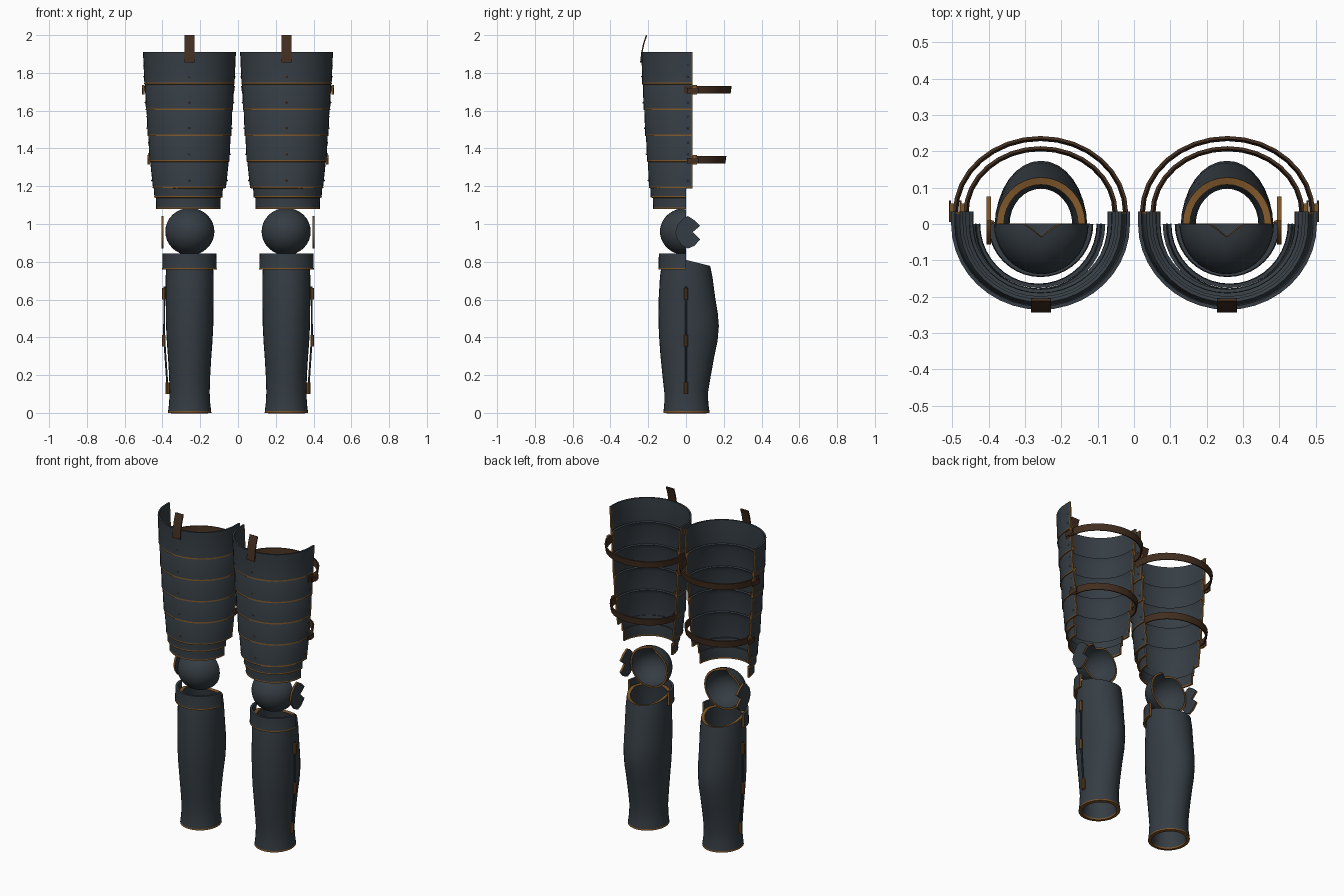
import bpy, bmesh
from math import sin, cos, pi, radians
from mathutils import Matrix, Vector

old = bpy.data.objects.get("Cube")
if old:
    bpy.data.objects.remove(old, do_unlink=True)

CX = 0.257  # axis of the left leg; every part is mirrored to the right leg


def material(name, rgb):
    m = bpy.data.materials.new(name)
    m.use_nodes = True
    m.diffuse_color = (*rgb, 1)
    bsdf = m.node_tree.nodes["Principled BSDF"]
    bsdf.inputs["Base Color"].default_value = (*rgb, 1)
    bsdf.inputs["Roughness"].default_value = 0.6
    return m


STEEL = material("blue_grey_steel", (0.036, 0.047, 0.057))
TRIM = material("bronze_trim", (0.2, 0.09, 0.022))
LEATHER = material("dark_brown_leather", (0.055, 0.027, 0.014))


def finish(name, bm, mats, thick=0, dark_top=False):
    """Turn a bmesh into a solid, mirrored, smooth-shaded object."""
    mesh = bpy.data.meshes.new(name)
    bm.to_mesh(mesh)
    bm.free()
    for m in mats:
        mesh.materials.append(m)
    ob = bpy.data.objects.new(name, mesh)
    bpy.context.collection.objects.link(ob)
    bpy.ops.object.select_all(action="DESELECT")
    bpy.context.view_layer.objects.active = ob
    ob.select_set(True)
    if thick:
        sol = ob.modifiers.new("thickness", "SOLIDIFY")
        sol.thickness, sol.offset = thick, -1
        sol.material_offset_rim = len(mats) - 1
        bpy.ops.object.modifier_apply(modifier=sol.name)
    ob.modifiers.new("other_leg", "MIRROR")
    bpy.ops.object.modifier_apply(modifier="other_leg")
    for p in ob.data.polygons:
        p.material_index = min(p.material_index, len(mats) - 1)
        if dark_top and p.normal.z > 0.7:
            p.material_index = 0
    bpy.ops.object.shade_smooth_by_angle(angle=radians(35))
    return ob


def sheet(name, rows, mats, thick, closed=False, rule=None, dark_top=False):
    """Skin rows of points into a sheet whose normals face off the leg axis."""
    bm = bmesh.new()
    grid = [[bm.verts.new(p) for p in row] for row in rows]
    n = len(rows[0])
    for i in range(len(grid) - 1):
        for j in range(n if closed else n - 1):
            k = (j + 1) % n
            f = bm.faces.new((grid[i][j], grid[i][k], grid[i + 1][k], grid[i + 1][j]))
            if rule and rule(i, j):
                f.material_index = 1
    bmesh.ops.remove_doubles(bm, verts=bm.verts, dist=0.0001)
    bm.normal_update()
    mid_z = sum(v.co.z for v in bm.verts) / len(bm.verts)
    axis = Vector((CX, 0, mid_z))
    if sum(f.normal.dot(f.calc_center_median() - axis) * f.calc_area() for f in bm.faces) < 0:
        bmesh.ops.reverse_faces(bm, faces=bm.faces)
    return finish(name, bm, mats, thick, dark_top)


def half_row(z, rx, ry, back, front=True, steps=20, cx=CX):
    """Half-ellipse row with short straight ends reaching y = back."""
    s = -1 if front else 1
    pts = [(cx + rx * cos(pi * i / steps), s * ry * sin(pi * i / steps), z) for i in range(steps + 1)]
    if front and back > 0:
        ends = [back, back - 0.007]
        pts = [(cx + rx, y, z) for y in ends] + pts + [(cx - rx, y, z) for y in ends[::-1]]
    return pts


def half_plate(name, top, bottom, r_top, r_bot, back, lip=0.0, cx=CX, thick=0.01):
    rows = [half_row(top, *r_top, back, cx=cx),
            half_row(bottom + 0.008, *r_bot, back, cx=cx),
            half_row(bottom, r_bot[0] + 0.001, r_bot[1] + 0.001, back, cx=cx)]
    if lip:  # tucked-in upper edge beneath the plate above
        rows.insert(0, half_row(top + lip, r_top[0] - 0.013, r_top[1] - 0.013, back, cx=cx))
    last, cols = len(rows) - 2, len(rows[0]) - 2
    edge = lambda i, j: i == last or (back > 0 and j in (0, cols))
    return sheet(name, rows, [STEEL, TRIM], thick, rule=edge, dark_top=True)


# Overlapping thigh plates: heights, then half-width and depth at each joint
joints = [(1.91, 0.246, 0.236), (1.74, 0.239, 0.232), (1.603, 0.231, 0.225),
          (1.467, 0.222, 0.216), (1.33, 0.212, 0.206), (1.19, 0.194, 0.196)]
for n, (a, b) in enumerate(zip(joints, joints[1:])):
    shrink = 0.004 if n else 0
    half_plate(f"thigh_plate_{n + 1}", a[0], b[0], (a[1] - shrink, a[2] - shrink),
               b[1:], 0.035, lip=0.03 if n else 0)
half_plate("lower_thigh_plate", 1.2, 1.14, (0.184, 0.19), (0.18, 0.187), 0, cx=0.263)
half_plate("above_knee_plate", 1.15, 1.08, (0.172, 0.176), (0.17, 0.174), 0, cx=0.263)

# Cuff below the knee
half_plate("knee_cuff", 0.845, 0.76, (0.142, 0.144), (0.144, 0.145), 0, thick=0.014)

# Domed knee cap with a small V notch in its upper rim
KZ, KR = 0.96, 0.13
rows = []
for i in range(11):
    row = []
    for j in range(32):
        a = 2 * pi * j / 32
        notch = 0.27 * max(0, 1 - abs(cos(a)) / 0.35) if sin(a) > 0 else 0
        t = notch + (pi / 2 - notch) * i / 10
        row.append((CX - 0.002 + KR * cos(t) * cos(a), -0.138 * sin(t), KZ + 0.125 * cos(t) * sin(a)))
    rows.append(row)
sheet("knee_cap", rows, [STEEL, TRIM], 0.012, closed=True)

# Notched wing on the outside of each knee
outline = [(-0.057, 0.955), (-0.045, 0.995), (-0.015, 1.03), (0.01, 1.042), (0.045, 1.02), (0.075, 0.99),
           (0.035, 0.957), (0.075, 0.918), (0.045, 0.885), (0.01, 0.87), (-0.02, 0.885), (-0.045, 0.918)]
bm = bmesh.new()
face = bm.faces.new([bm.verts.new((0.388, y, z)) for y, z in outline])
bm.normal_update()
if face.normal.x < 0:
    face.normal_flip()
border = bmesh.ops.inset_region(bm, faces=[face], thickness=0.011)["faces"]
for f in border:
    f.material_index = 1 if f.calc_center_median().y < 0.005 else 0
for v in face.verts:
    v.co.x += 0.018
finish("knee_wing", bm, [STEEL, TRIM], 0.012)

# Shin tube: height, half-width, front depth, back depth
shin = [(0.81, 0.122, 0.125, 0.128), (0.72, 0.127, 0.138, 0.14), (0.6, 0.127, 0.145, 0.156),
        (0.53, 0.126, 0.146, 0.168), (0.46, 0.125, 0.145, 0.174), (0.38, 0.121, 0.141, 0.167),
        (0.3, 0.115, 0.135, 0.15), (0.2, 0.109, 0.125, 0.132), (0.11, 0.106, 0.115, 0.117),
        (0.05, 0.109, 0.115, 0.118), (0.009, 0.114, 0.119, 0.124), (0.0, 0.115, 0.12, 0.125)]
rows = []
for n, (z, rx, front, back) in enumerate(shin):
    row = []
    for j in range(32):
        a = 2 * pi * j / 32
        y = sin(a) * (back if sin(a) > 0 else front)
        slope = 0.25 * max(y, 0) if n == 0 else 0
        row.append((CX - 0.001 + rx * cos(a), y, z - slope))
    rows.append(row)
sheet("shin_guard", rows, [STEEL, TRIM], 0.02, closed=True, rule=lambda i, j: i == len(shin) - 2)

# Hinge rod and knuckles down the outside of the shin
bm = bmesh.new()
hinge = [(0.39, 0.67), (0.391, 0.4), (0.371, 0.1)]
for (x0, z0), (x1, z1) in zip(hinge, hinge[1:]):
    lean = Matrix.Rotation(-(x1 - x0) / (z0 - z1), 4, "Y")
    bmesh.ops.create_cone(bm, cap_ends=True, segments=8, radius1=0.005, radius2=0.005, depth=z0 - z1,
                          matrix=Matrix.Translation(((x0 + x1) / 2, 0, (z0 + z1) / 2)) @ lean)
finish("shin_hinge_rod", bm, [STEEL])
bm = bmesh.new()
for x, z in ((0.393, 0.63), (0.393, 0.382), (0.373, 0.13)):
    bmesh.ops.create_cone(bm, cap_ends=True, segments=10, radius1=0.011, radius2=0.011, depth=0.062,
                          matrix=Matrix.Translation((x, 0, z)))
finish("shin_hinge_knuckles", bm, [TRIM])


def box(bm, center, size):
    bmesh.ops.create_cube(bm, size=1, matrix=Matrix.Translation(center) @ Matrix.Diagonal((*size, 1)))


# Leather straps round the back of the thigh, with buckles and loose ends
for name, z, rx, depth in (("upper", 1.71, 0.241, 0.242), ("lower", 1.34, 0.212, 0.214)):
    rows = []
    for dz, grow in ((0.02, 0.0), (-0.02, -0.006)):
        row = half_row(z + dz, rx + grow, depth + grow - 0.03, 0, front=False, steps=16)
        row = [(x, y + 0.03, h) for x, y, h in row]
        rows.append([(row[0][0], -0.01, z + dz)] + row + [(row[-1][0], -0.01, z + dz)])
    sheet(f"{name}_thigh_strap", rows, [LEATHER], 0.008)
    bm = bmesh.new()
    box(bm, (CX + rx + 0.003, 0.045, z), (0.012, 0.024, 0.05))
    finish(f"{name}_strap_buckle", bm, [TRIM])
    bm = bmesh.new()
    box(bm, (CX + rx + 0.008, 0.035, z - 0.005), (0.005, 0.06, 0.03))
    finish(f"{name}_strap_end", bm, [LEATHER])

# Hanging strap at the front of the top plate
rows = [[(x, y, z) for x in (0.229, 0.283)]
        for y, z in ((-0.212, 2.0), (-0.226, 1.96), (-0.237, 1.91), (-0.243, 1.855))]
sheet("hanging_strap", rows, [LEATHER], 0.007)

# Rivets down the front and sides of the thigh
bm = bmesh.new()
for a, b in zip(joints, joints[1:]):
    z = b[0] + 0.1 * 0.4
    t = (z - b[0]) / (a[0] - b[0])
    rx, ry = b[1] + t * (a[1] - b[1]), b[2] + t * (a[2] - b[2])
    for p in ((CX, -ry, z), (CX + rx, 0.01, z), (CX + rx, 0.01, z + 0.06), (CX - rx, 0.01, z)):
        bmesh.ops.create_icosphere(bm, subdivisions=1, radius=0.005, matrix=Matrix.Translation(p))
finish("thigh_rivets", bm, [TRIM])
